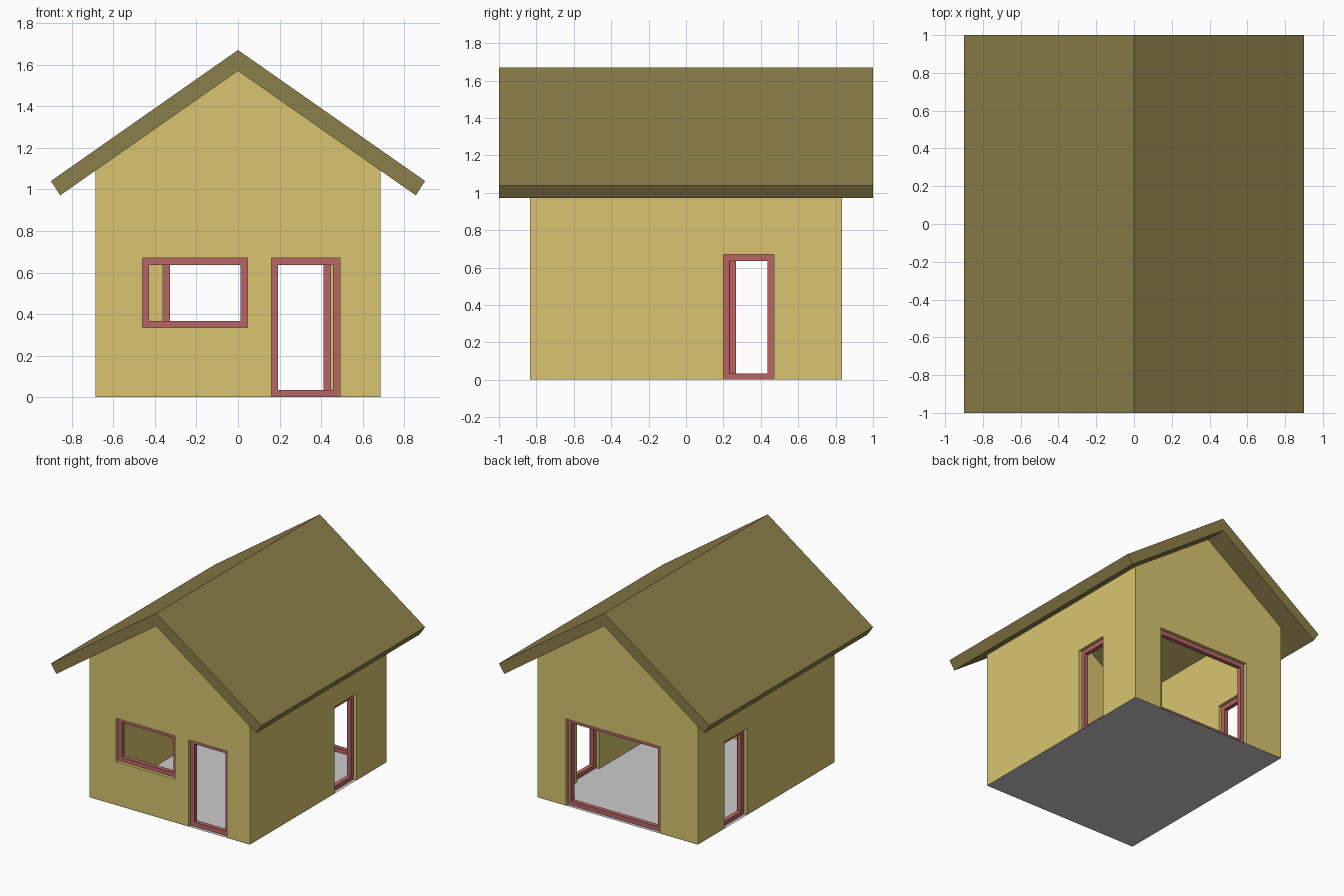
import bpy, bmesh

if "Cube" in bpy.data.objects:
    bpy.data.objects.remove(bpy.data.objects["Cube"])

W, D, T = 0.685, 0.833, 0.083      # half width, half depth, wall thickness
RIDGE, SLOPE = 1.57, 0.7           # underside of ridge, roof pitch
FRAME = 0.033                      # frame bar width and depth
BASE = 0.001                       # walls sit just above the floor sheet


def material(name, rgb):
    m = bpy.data.materials.new(name)
    m.diffuse_color = (*rgb, 1)
    m.use_nodes = True
    m.node_tree.nodes["Principled BSDF"].inputs["Base Color"].default_value = m.diffuse_color
    return m


WALL = material("wall_yellow", (0.69, 0.56, 0.16))
ROOF = material("roof_olive", (0.26, 0.21, 0.067))
PINK = material("frame_pink", (0.48, 0.13, 0.13))


def finish(name, bm, mat=None):
    bmesh.ops.recalc_face_normals(bm, faces=bm.faces)
    me = bpy.data.meshes.new(name)
    bm.to_mesh(me)
    bm.free()
    ob = bpy.data.objects.new(name, me)
    bpy.context.collection.objects.link(ob)
    if mat:
        me.materials.append(mat)
    return ob


def prism(name, profile, y0, y1, mat):
    """Extrude an x-z profile along y."""
    bm = bmesh.new()
    face = bm.faces.new([bm.verts.new((x, y0, z)) for x, z in profile])
    new = bmesh.ops.extrude_face_region(bm, geom=[face])["geom"]
    bmesh.ops.translate(bm, vec=(0, y1 - y0, 0),
                        verts=[v for v in new if isinstance(v, bmesh.types.BMVert)])
    return finish(name, bm, mat)


def place(side, u, depth, z):
    """Point on a wall: u runs along it, depth is measured in from its outer face."""
    return {"front": (u, -D + depth, z), "back": (u, D - depth, z),
            "right": (W - depth, u, z), "left": (-W + depth, u, z)}[side]


def ring(name, side, rect, d0, d1, bar, mat):
    """Rectangular frame; with bar = 0 a solid box."""
    u0, u1, z0, z1 = rect

    def loop(b, d):
        return [bm.verts.new(place(side, u, d, z)) for u, z in
                ((u0 + b, z0 + b), (u1 - b, z0 + b), (u1 - b, z1 - b), (u0 + b, z1 - b))]
    bm = bmesh.new()
    loops = [loop(0, d0), loop(0, d1)]
    if bar:
        loops += [loop(bar, d1), loop(bar, d0)]
        loops.append(loops[0])
    else:
        bm.faces.new(loops[0])
        bm.faces.new(loops[1])
    for a, b in zip(loops, loops[1:]):
        for i in range(4):
            j = (i + 1) % 4
            bm.faces.new((a[i], a[j], b[j], b[i]))
    return finish(name, bm, mat)


def under(x):
    return RIDGE - SLOPE * abs(x)


# Walls: two gables, two sides with sloped tops
gable = [(-W, BASE), (W, BASE), (W, under(W)), (0, RIDGE), (-W, under(W))]
walls = {"front": prism("front_gable_wall", gable, -D, -D + T, WALL),
         "back": prism("back_gable_wall", gable, D - T, D, WALL)}
for side, s in (("right", 1), ("left", -1)):
    profile = [(s * W, BASE), (s * W, under(W)),
               (s * (W - T), under(W - T)), (s * (W - T), BASE)]
    walls[side] = prism(side + "_wall", profile, -D + T, D - T, WALL)

# Openings with recessed frames
openings = [("front_window", "front", (-0.46, 0.045, 0.335, 0.67)),
            ("front_door", "front", (0.16, 0.49, BASE, 0.67)),
            ("back_opening", "back", (-0.36, 0.445, BASE, 0.67)),
            ("right_door", "right", (0.20, 0.47, BASE, 0.67)),
            ("left_door", "left", (0.235, 0.505, BASE, 0.67))]
for name, side, rect in openings:
    u0, u1, z0, z1 = rect
    hole = (u0, u1, z0 if z0 > 0.1 else -0.1, z1)
    cutter = ring(name + "_cutter", side, hole, -0.05, T + 0.05, 0, None)
    cutter.hide_render = True
    cutter.hide_set(True)
    cut = walls[side].modifiers.new(name, "BOOLEAN")
    cut.operation = "DIFFERENCE"
    cut.solver = "EXACT"
    cut.object = cutter
    mid = T / 2
    ring(name + "_frame", side, rect, mid - FRAME / 2, mid + FRAME / 2, FRAME, PINK)

# Roof: one chevron slab with square-cut eaves
prism("roof", [(0, 1.67), (0.9, 1.04), (0.855, under(0.855)), (0, RIDGE),
               (-0.855, under(0.855)), (-0.9, 1.04)], -1, 1, ROOF)

# Floor sheet under the whole footprint
bm = bmesh.new()
bm.faces.new([bm.verts.new((x, y, 0)) for x, y in ((-W, -D), (W, -D), (W, D), (-W, D))])
finish("floor", bm)
